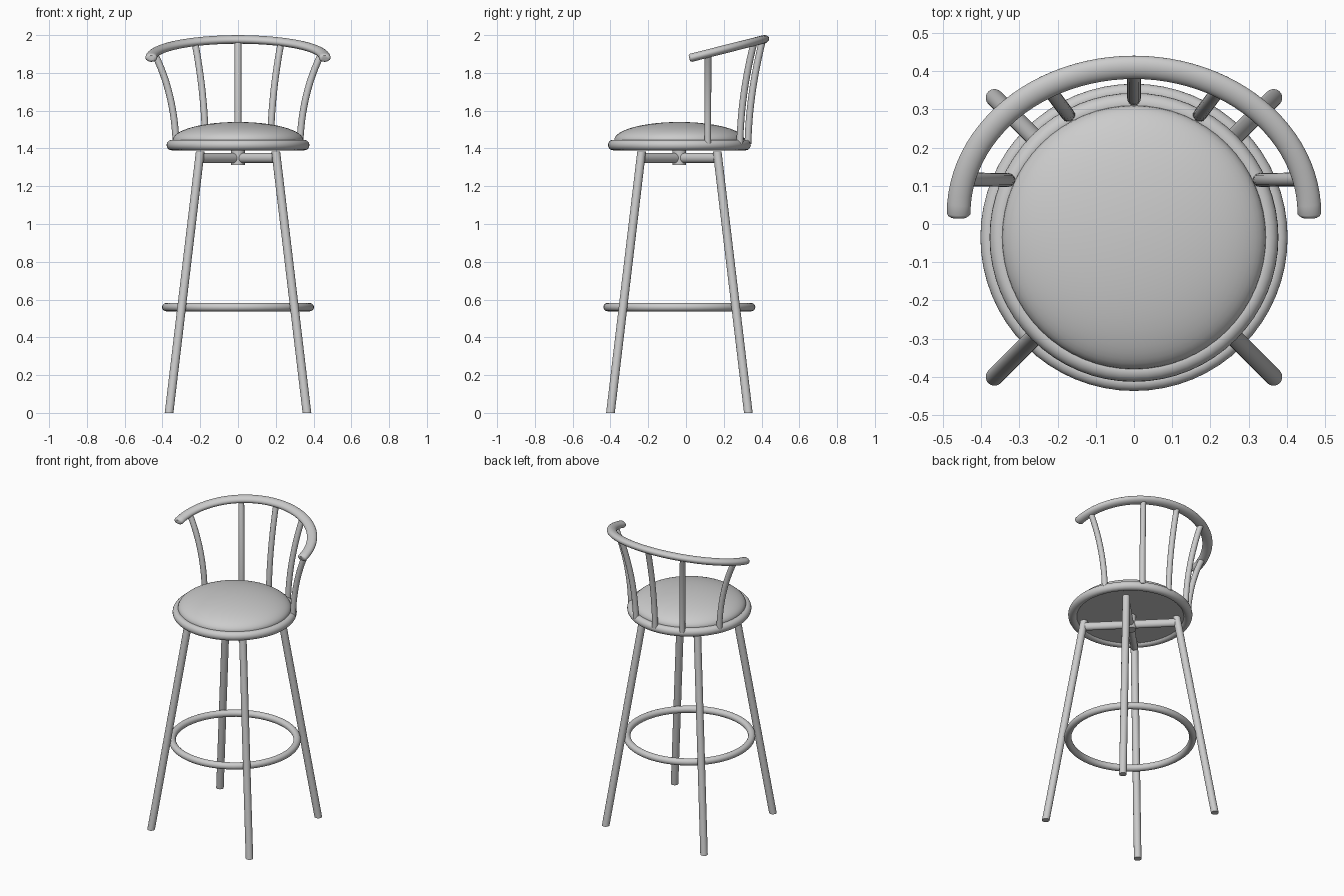
import bpy, bmesh
from math import sin, cos, pi, radians
from mathutils import Vector

if "Cube" in bpy.data.objects:
    bpy.data.objects.remove(bpy.data.objects["Cube"])

CY = -0.035  # seat centre in y


def finish(name, bm):
    bmesh.ops.recalc_face_normals(bm, faces=bm.faces)
    me = bpy.data.meshes.new(name)
    bm.to_mesh(me)
    bm.free()
    ob = bpy.data.objects.new(name, me)
    bpy.context.collection.objects.link(ob)
    bpy.ops.object.select_all(action='DESELECT')
    ob.select_set(True)
    bpy.context.view_layer.objects.active = ob
    bpy.ops.object.shade_smooth_by_angle(angle=radians(40))
    return ob


def skin(bm, rings, closed=False):
    n = len(rings[0])
    pairs = list(zip(rings, rings[1:] + rings[:1])) if closed else list(zip(rings, rings[1:]))
    for a, b in pairs:
        for i in range(n):
            j = (i + 1) % n
            bm.faces.new((a[i], a[j], b[j], b[i]))
    if not closed:
        bm.faces.new(rings[0])
        bm.faces.new(rings[-1])


def tube(name, pts, up, w, h, sides=20, scales=None, horizontal=False):
    """Sweep an ellipse (w sideways, h along up) along the points."""
    bm = bmesh.new()
    pts = [Vector(p) for p in pts]
    rings = []
    for k, p in enumerate(pts):
        t = (pts[min(k + 1, len(pts) - 1)] - pts[max(k - 1, 0)]).normalized()
        side = t.cross(up).normalized()
        nrm = side.cross(t)
        s = scales[k] if scales else 1
        ring = []
        for i in range(sides):
            a = 2 * pi * i / sides
            v = p + (side * w * cos(a) + nrm * h * sin(a)) * s
            if horizontal:  # ends cut level with the floor
                v -= t * ((v.z - p.z) / t.z)
            ring.append(bm.verts.new(v))
        rings.append(ring)
    skin(bm, rings)
    return finish(name, bm)


def lathe(name, prof, closed=False, seg=64):
    bm = bmesh.new()
    rings = [[bm.verts.new((r * cos(2 * pi * i / seg), CY + r * sin(2 * pi * i / seg), z))
              for i in range(seg)] for r, z in prof]
    skin(bm, rings, closed)
    return finish(name, bm)


def ring(name, major, minor, z):
    return lathe(name, [(major + minor * cos(2 * pi * k / 20), z + minor * sin(2 * pi * k / 20))
                        for k in range(20)], closed=True)


# Seat: domed cushion, rim and base plate
dome = [(0.345 * cos(a), 1.445 + 0.095 * sin(a)) for a in [pi / 2 * k / 16 for k in range(16)]]
lathe("cushion", [(0.345, 1.42)] + dome + [(0.004, 1.54)])
ring("seat_rim", 0.35, 0.028, 1.418)
lathe("seat_plate", [(0.35, 1.405), (0.35, 1.425)])

# Swivel hub
lathe("swivel_hub", [(0.036, 1.312), (0.036, 1.41)], seg=32)

# Splayed legs and the foot ring
for sx, nx in ((-1, "left"), (1, "right")):
    for sy, ny in ((-1, "front"), (1, "back")):
        tube(f"{ny}_{nx}_leg", [(sx * 0.365, CY + sy * 0.365, 0), (sx * 0.2, CY + sy * 0.2, 1.385)],
             Vector((sx, sy, 0)), 0.023, 0.023, horizontal=True)
ring("foot_ring", 0.38, 0.022, 0.56)

# Crossed bars joining the leg tops
for s in (-1, 1):
    tube(f"cross_bar_{'a' if s < 0 else 'b'}", [(-0.195, CY - s * 0.195, 1.349), (0.195, CY + s * 0.195, 1.349)],
         Vector((0, 0, 1)), 0.022, 0.026)

# Tilted back rail with rounded ends
A, B, Y0, Z0, RISE = 0.459, 0.383, 0.027, 1.88, 0.097


def rail(a):
    return Vector((A * cos(a), Y0 + B * sin(a), Z0 + RISE * sin(a)))


N = 48
angles = [pi * k / N for k in range(N + 1)]
pts = [rail(a) for a in angles]
scales = [1.0] * len(pts)
angles_end = [(0.005, 0.9), (0.010, 0.65)]
down = Vector((0, -B, -RISE)).normalized()
for d, s in angles_end:
    pts = [pts[0] + down * 0.005] + pts + [pts[-1] + down * 0.005]
    scales = [s] + scales + [s]
tube("back_rail", pts, Vector((0, -RISE, B)).normalized(), 0.031, 0.022, 24, scales)

# Outward-curving spindles from the rim to the rail
spindles = {"middle": (0, 0.328, 0, 0.405, 1.972),
            "inner": (0.172, 0.285, 0.228, 0.360, 1.960),
            "outer": (0.328, 0.115, 0.440, 0.117, 1.897)}
for part, (bx, by, tx, ty, tz) in spindles.items():
    for s in ((1,) if bx == 0 else (-1, 1)):
        p0, p2 = Vector((s * bx, by, 1.425)), Vector((s * tx, ty, tz))
        p1 = p0.lerp(p2, 0.08)
        p1.z = 1.69
        path = [p0 * (1 - t) ** 2 + p1 * 2 * t * (1 - t) + p2 * t * t for t in [k / 12 for k in range(13)]]
        side = "" if bx == 0 else ("_left" if s < 0 else "_right")
        tube(f"{part}_spindle{side}", path, Vector((p2.x - p0.x, p2.y - p0.y, 0)).normalized(), 0.018, 0.018, 16)
